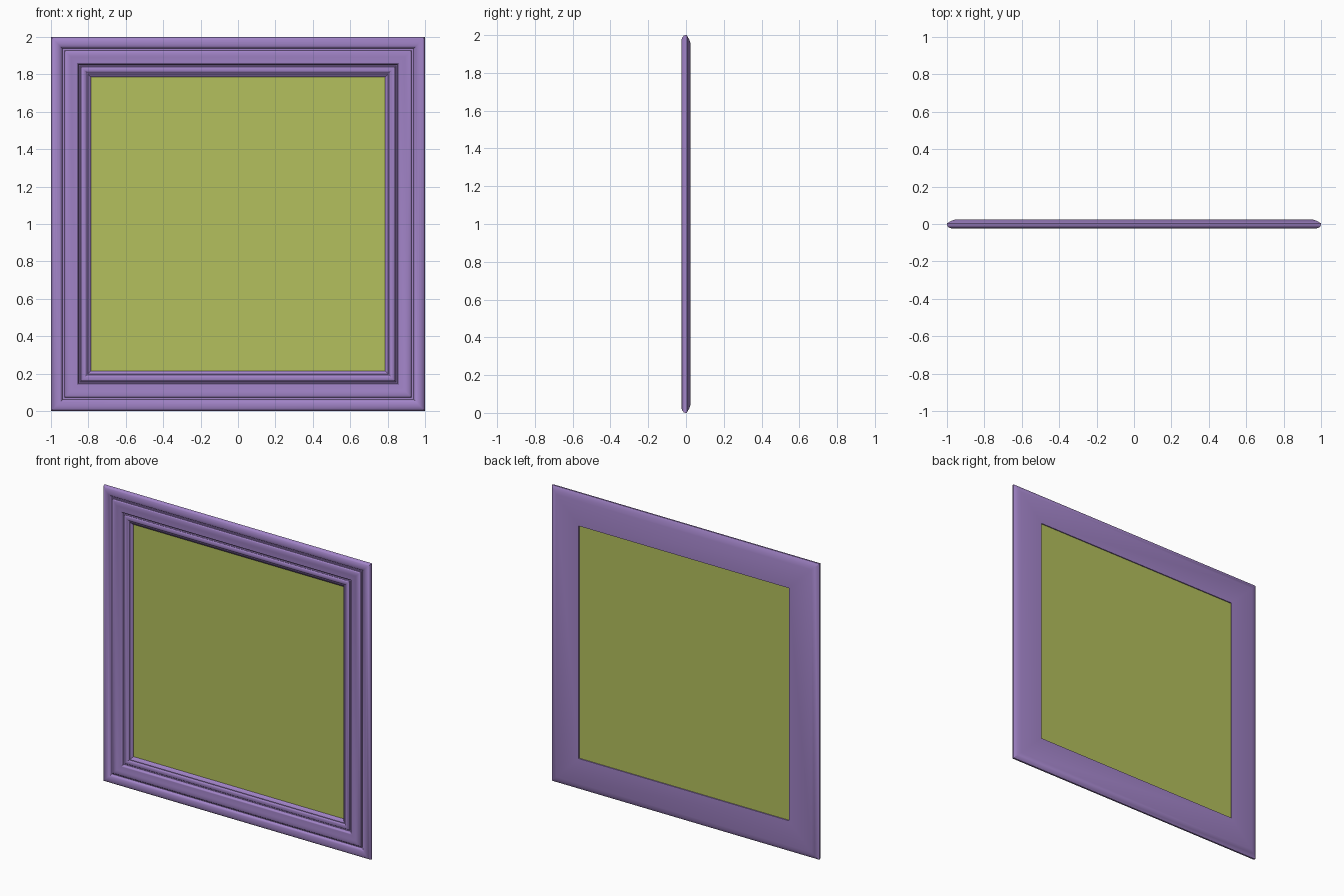
import bpy
import bmesh
import math

cube = bpy.data.objects.get("Cube")
if cube:
    bpy.data.objects.remove(cube, do_unlink=True)


def make_material(name, rgb):
    mat = bpy.data.materials.new(name)
    mat.use_nodes = True
    colour = (*rgb, 1.0)
    mat.diffuse_color = colour
    mat.node_tree.nodes["Principled BSDF"].inputs["Base Color"].default_value = colour
    return mat


def make_object(name, bm, mat):
    bmesh.ops.recalc_face_normals(bm, faces=bm.faces)
    mesh = bpy.data.meshes.new(name)
    bm.to_mesh(mesh)
    bm.free()
    mesh.materials.append(mat)
    obj = bpy.data.objects.new(name, mesh)
    bpy.context.collection.objects.link(obj)
    return obj


def arc(centre, radii, start, end, steps=6):
    """Points on an elliptical arc, angles in degrees."""
    points = []
    for i in range(steps + 1):
        a = math.radians(start + (end - start) * i / steps)
        points.append((centre[0] + radii[0] * math.cos(a), centre[1] + radii[1] * math.sin(a)))
    return points


purple = make_material("purple paint", (0.36, 0.23, 0.575))
green = make_material("olive green", (0.455, 0.525, 0.11))

# Moulding section: (distance from centre, depth), outer edge to opening, then back
profile = [(1.0, 0.004)]
profile += arc((0.97, -0.002), (0.03, 0.022), 0, -155)      # outer bead
profile += [(0.939, -0.004), (0.932, -0.004), (0.932, -0.012)]
profile += arc((0.905, -0.012), (0.022, 0.009), 0, -130)    # broad rounded step
profile += arc((0.872, -0.012), (0.018, 0.009), -120, -180)  # second ridge
profile += [(0.851, -0.002), (0.844, -0.002), (0.842, -0.008)]
profile += arc((0.826, -0.008), (0.014, 0.008), 0, -150)    # inner bead
profile += [(0.807, -0.008), (0.803, -0.009), (0.79, -0.002)]
profile += [(0.786, 0.004), (0.786, 0.024), (0.955, 0.024), (0.975, 0.018)]

# Frame: the section swept round the four mitred corners
bm = bmesh.new()
corners = [(-1, -1), (1, -1), (1, 1), (-1, 1)]
rings = [[bm.verts.new((sx * r, y, 1 + sz * r)) for r, y in profile] for sx, sz in corners]
for k in range(4):
    a, b = rings[k], rings[(k + 1) % 4]
    for i in range(len(profile)):
        j = (i + 1) % len(profile)
        bm.faces.new((a[i], a[j], b[j], b[i]))
frame = make_object("picture_frame", bm, purple)

bpy.ops.object.select_all(action="DESELECT")
frame.select_set(True)
bpy.context.view_layer.objects.active = frame
bpy.ops.object.shade_smooth_by_angle(angle=math.radians(35))

# Panel set into the opening, just shy of the back
bm = bmesh.new()
bmesh.ops.create_cube(bm, size=1)
for v in bm.verts:
    v.co = (v.co.x * 1.58, 0.013 + v.co.y * 0.008, 1 + v.co.z * 1.58)
make_object("picture_panel", bm, green)
